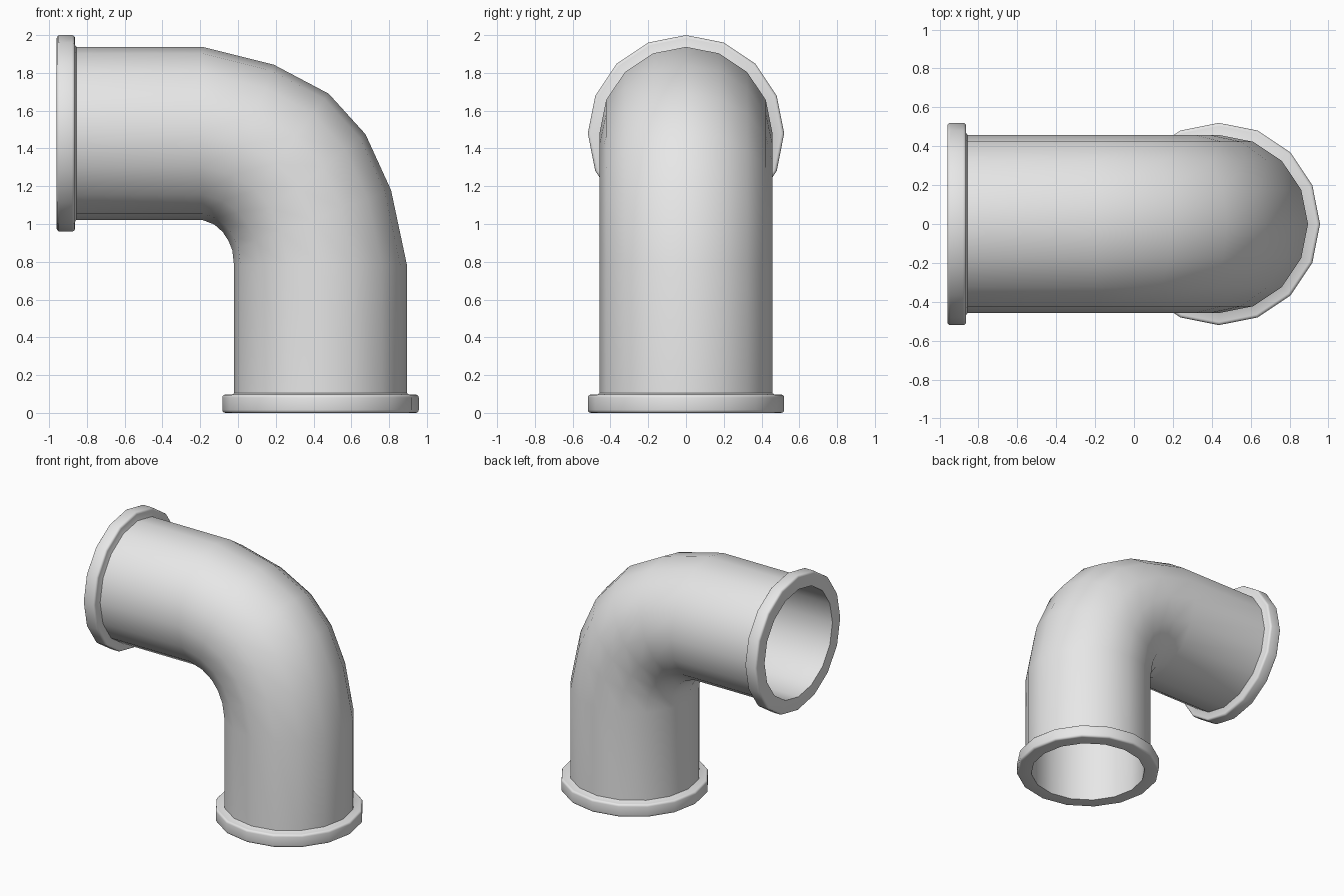
import bpy, bmesh, math
from mathutils import Vector

if "Cube" in bpy.data.objects:
    bpy.data.objects.remove(bpy.data.objects["Cube"])

SIDES = 16
PIPE_R, BORE_R, FLANGE_R, FLANGE_T = 0.458, 0.415, 0.52, 0.097
AXIS_X, AXIS_Z = 0.437, 1.48

grey = bpy.data.materials.new("light grey metal")
grey.diffuse_color = (0.8, 0.8, 0.8, 1)
grey.use_nodes = True
grey.node_tree.nodes["Principled BSDF"].inputs["Base Color"].default_value = grey.diffuse_color


def make_object(name, rings):
    """Skin a closed loop of rings (each a list of SIDES points)."""
    bm = bmesh.new()
    loops = [[bm.verts.new(p) for p in ring] for ring in rings]
    for i, a in enumerate(loops):
        b = loops[(i + 1) % len(loops)]
        for k in range(SIDES):
            n = (k + 1) % SIDES
            bm.faces.new((a[k], a[n], b[n], b[k]))
    bmesh.ops.recalc_face_normals(bm, faces=bm.faces)
    mesh = bpy.data.meshes.new(name)
    bm.to_mesh(mesh)
    bm.free()
    mesh.materials.append(grey)
    obj = bpy.data.objects.new(name, mesh)
    bpy.context.collection.objects.link(obj)
    bpy.ops.object.select_all(action='DESELECT')
    obj.select_set(True)
    bpy.context.view_layer.objects.active = obj
    bpy.ops.object.shade_smooth_by_angle(angle=math.radians(40))
    return obj


def ring(centre, up, radius):
    """Circle around centre in the plane of `up` and the y axis."""
    out = []
    for k in range(SIDES):
        a = 2 * math.pi * k / SIDES
        out.append(centre + up * (radius * math.cos(a))
                   + Vector((0, radius * math.sin(a), 0)))
    return out


# Bent pipe: (outside of bend, inside of bend) points in the xz plane
sections = [((-0.91, AXIS_Z + PIPE_R), (-0.91, AXIS_Z - PIPE_R)),
            ((-0.19, AXIS_Z + PIPE_R), (-0.19, AXIS_Z - PIPE_R)),
            ((0.19, 1.843), (-0.125, 0.997)),
            ((0.48, 1.69), (-0.08, 0.957)),
            ((0.675, 1.475), (-0.05, 0.91)),
            ((0.81, 1.18), (-0.03, 0.86)),
            ((AXIS_X + PIPE_R, 0.78), (AXIS_X - PIPE_R, 0.78)),
            ((AXIS_X + PIPE_R, 0.05), (AXIS_X - PIPE_R, 0.05))]
outer, inner = [], []
for (ox, oz), (ix, iz) in sections:
    a, b = Vector((ox, 0, oz)), Vector((ix, 0, iz))
    up = (a - b) / (2 * PIPE_R)
    outer.append(ring((a + b) / 2, up, PIPE_R))
    inner.append(ring((a + b) / 2, up, BORE_R))
make_object("elbow_pipe", outer + inner[::-1])

# Flange cross-section: (distance from the open end, radius), rounded rim
bevel = 0.016
profile = [(0, BORE_R - 0.001)]
for cx, start in ((bevel, 180), (FLANGE_T - bevel, 90)):
    for s in range(4):
        t = math.radians(start - 30 * s)
        profile.append((cx + bevel * math.cos(t),
                        FLANGE_R - bevel + bevel * math.sin(t)))
profile += [(FLANGE_T, PIPE_R + 0.01), (FLANGE_T + 0.01, PIPE_R - 0.004),
            (FLANGE_T + 0.01, BORE_R - 0.001)]


def flange(name, end, along, up):
    make_object(name, [ring(end + along * d, up, r) for d, r in profile])


flange("side_flange", Vector((-0.96, 0, AXIS_Z)),
       Vector((1, 0, 0)), Vector((0, 0, 1)))
flange("bottom_flange", Vector((AXIS_X, 0, 0)),
       Vector((0, 0, 1)), Vector((1, 0, 0)))
